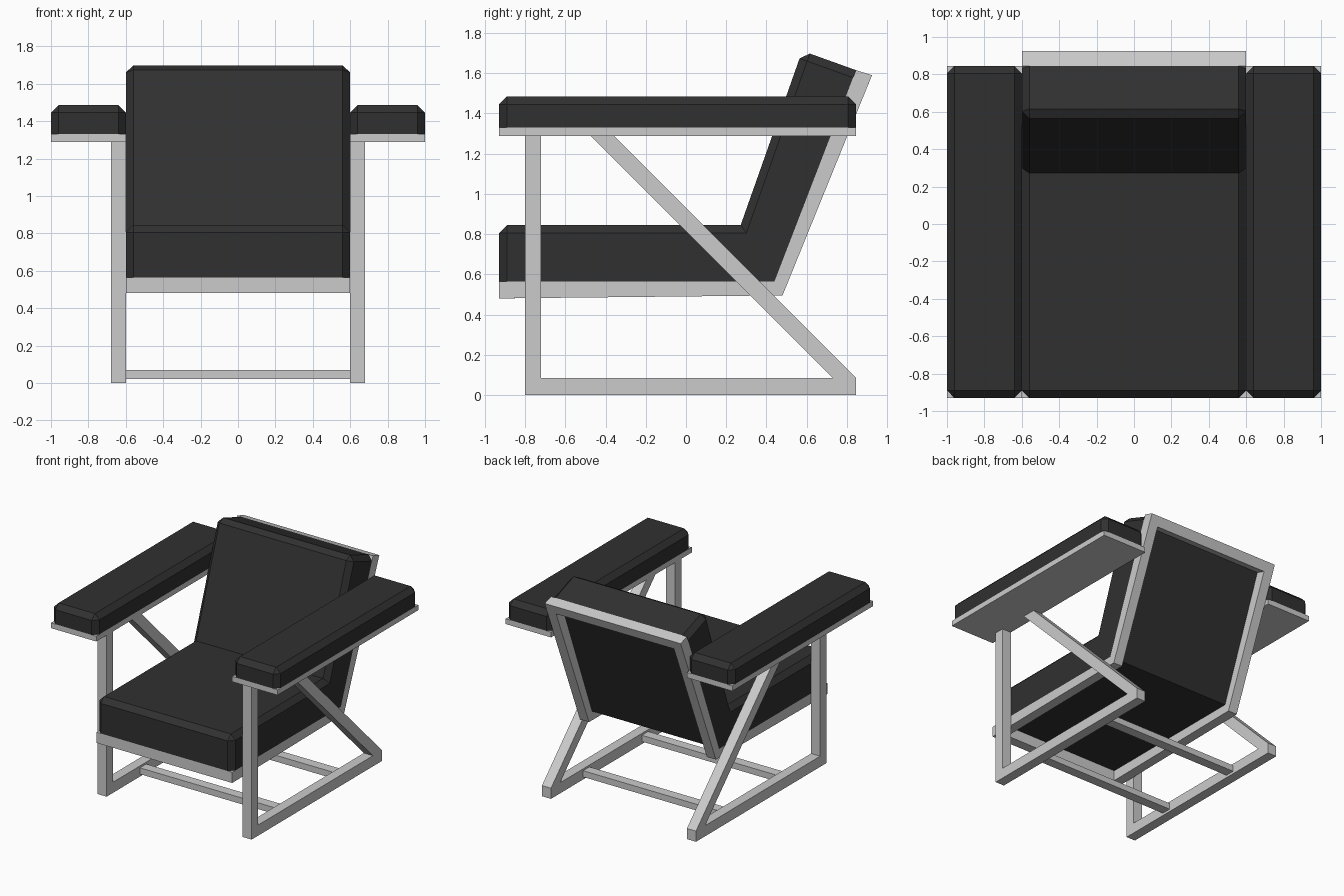
import bpy
import bmesh

cube = bpy.data.objects.get("Cube")
if cube:
    bpy.data.objects.remove(cube, do_unlink=True)


def material(name, rgb, roughness):
    mat = bpy.data.materials.new(name)
    mat.use_nodes = True
    mat.diffuse_color = (*rgb, 1)
    shader = mat.node_tree.nodes["Principled BSDF"]
    shader.inputs["Base Color"].default_value = (*rgb, 1)
    shader.inputs["Roughness"].default_value = roughness
    return mat


FRAME = material("light grey frame", (0.6, 0.6, 0.6), 0.5)
LEATHER = material("black leather", (0.03, 0.03, 0.03), 0.5)


def extrude(name, profile, x0, x1, mat, bevel_rule=None):
    """Extrude a (y, z) profile along x, then chamfer the edges picked by the rule."""
    bm = bmesh.new()
    base = bm.faces.new([bm.verts.new((x0, y, z)) for y, z in profile])
    side = bmesh.ops.extrude_face_region(bm, geom=[base])
    moved = [v for v in side["geom"] if isinstance(v, bmesh.types.BMVert)]
    bmesh.ops.translate(bm, verts=moved, vec=(x1 - x0, 0, 0))
    bmesh.ops.recalc_face_normals(bm, faces=bm.faces)
    if bevel_rule:
        edges = [e for e in bm.edges if bevel_rule(e)]
        bmesh.ops.bevel(bm, geom=edges, offset=0.04, offset_type='OFFSET',
                        segments=1, profile=0.5, affect='EDGES')
    mesh = bpy.data.meshes.new(name)
    bm.to_mesh(mesh)
    bm.free()
    mesh.materials.append(mat)
    obj = bpy.data.objects.new(name, mesh)
    bpy.context.collection.objects.link(obj)
    return obj


def rect(y0, y1, z0, z1):
    return [(y0, z0), (y1, z0), (y1, z1), (y0, z1)]


# Dimensions
INNER, OUTER, ARM = 0.6, 0.68, 1.0
FRONT, BACK = -0.93, 0.845
BOARD, PAD, PAD_TOP = 1.288, 1.33, 1.485
RAIL = 0.08

# Slanted seat frame: L-shaped side rails
seat_side = [(FRONT, 0.48), (0.48, 0.495), (0.925, 1.59),
             (BACK, 1.615), (0.44, 0.565), (FRONT, 0.565)]

for s, label in ((1, "left"), (-1, "right")):
    # Side frame: leg, floor rail and diagonal brace
    extrude(label + "_front_leg", rect(-0.8, -0.72, 0, BOARD), s * INNER, s * OUTER, FRAME)
    extrude(label + "_floor_rail", rect(-0.72, BACK, 0, 0.085), s * INNER, s * OUTER, FRAME)
    brace = [(0.73, 0.085), (BACK, 0.085), (-0.358, BOARD), (-0.473, BOARD)]
    extrude(label + "_diagonal_brace", brace, s * INNER, s * OUTER, FRAME)

    # Armrest board with a chamfered pad
    extrude(label + "_armrest_board", rect(FRONT, BACK, BOARD, PAD), s * INNER, s * ARM, FRAME)
    extrude(label + "_armrest_pad", rect(FRONT, BACK, PAD, PAD_TOP), s * INNER, s * ARM, LEATHER,
            lambda e: any(v.co.z > PAD + 0.01 for v in e.verts))

    extrude(label + "_seat_side_rail", seat_side, s * (INNER - RAIL), s * INNER, FRAME)

# Cross rails at the seat front and the top of the back
span = INNER - RAIL
extrude("seat_front_rail", rect(FRONT, FRONT + RAIL, 0.48, 0.565), -span, span, FRAME)
extrude("back_top_rail", [(BACK, 1.615), (0.925, 1.59), (0.895, 1.516), (0.816, 1.541)],
        -span, span, FRAME)

# Stretchers between the floor rails
for label, y in (("front", -0.34), ("rear", 0.4)):
    extrude(label + "_stretcher", rect(y - 0.04, y + 0.04, 0.02, 0.07), -INNER, INNER, FRAME)

# One-piece seat and back cushion
VALLEY = (0.272, 0.845)
cushion = [(FRONT, 0.565), (FRONT, 0.845), VALLEY, (0.578, 1.711), (BACK, 1.615), (0.44, 0.565)]
rear = (cushion[0], cushion[4], cushion[5])


def near(v, points):
    return any(abs(v.co.y - y) + abs(v.co.z - z) < 0.001 for y, z in points)


def cushion_edge(e):
    on_rear = all(near(v, rear) for v in e.verts)
    in_valley = all(near(v, [VALLEY]) for v in e.verts)
    return not on_rear and not in_valley


extrude("seat_and_back_cushion", cushion, -INNER, INNER, LEATHER, cushion_edge)
